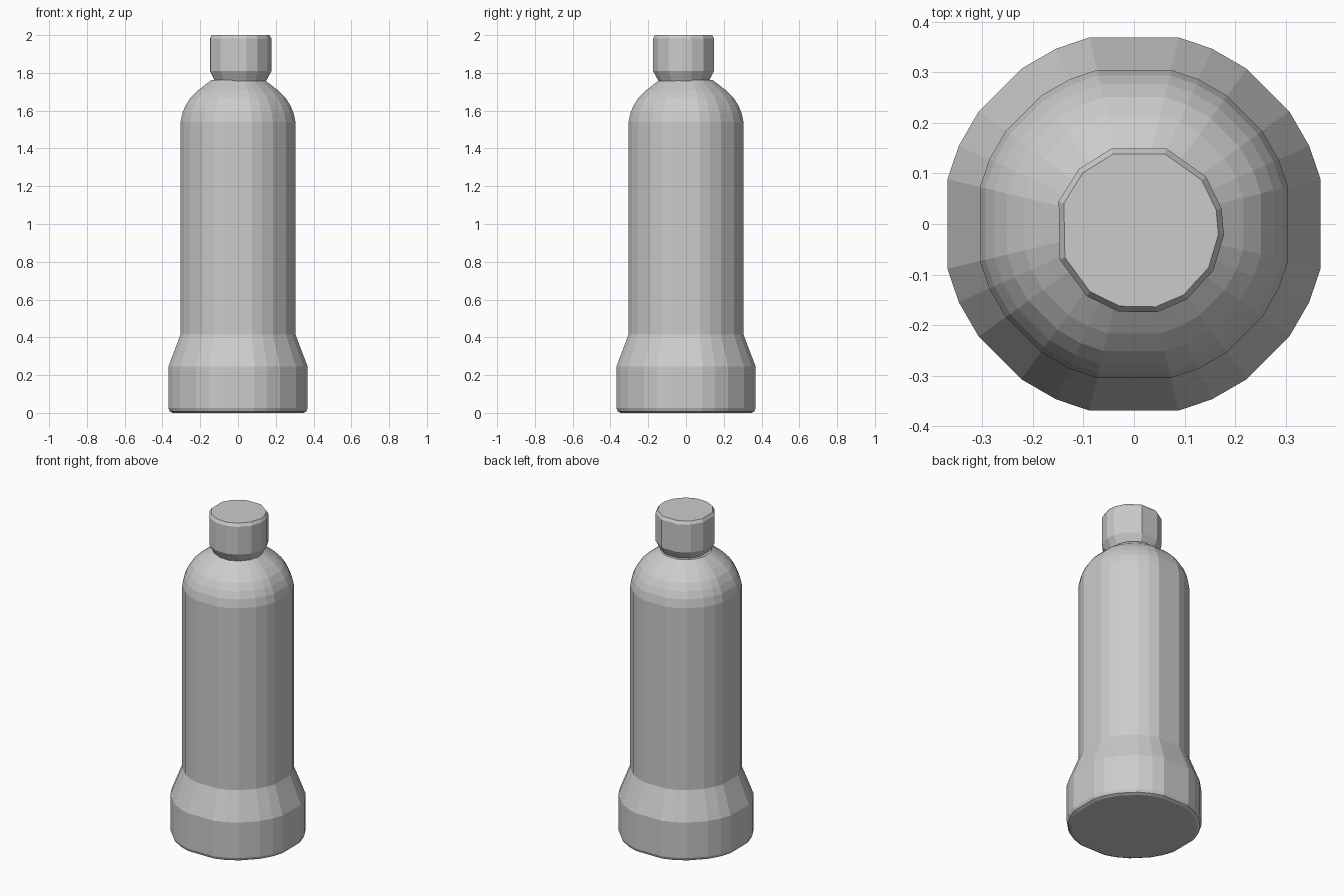
import bpy, bmesh, math

old = bpy.data.objects.get("Cube")
if old:
    bpy.data.objects.remove(old, do_unlink=True)

grey = bpy.data.materials.new("light grey")
grey.use_nodes = True
colour = (0.6, 0.6, 0.6, 1)
grey.diffuse_color = colour
grey.node_tree.nodes["Principled BSDF"].inputs["Base Color"].default_value = colour


def lathe(name, profile, angles, centre=(0, 0)):
    """Closed faceted solid: one ring of corners per (radius, height)."""
    bm = bmesh.new()
    rings = []
    for radius, z in profile:
        rings.append([bm.verts.new((centre[0] + radius * math.cos(math.radians(a)),
                                    centre[1] + radius * math.sin(math.radians(a)), z))
                      for a in angles])
    n = len(angles)
    for low, high in zip(rings, rings[1:]):
        for i in range(n):
            j = (i + 1) % n
            bm.faces.new((low[i], low[j], high[j], high[i]))
    bm.faces.new(rings[0][::-1])
    bm.faces.new(rings[-1])
    mesh = bpy.data.meshes.new(name)
    bm.to_mesh(mesh)
    bm.free()
    mesh.materials.append(grey)
    obj = bpy.data.objects.new(name, mesh)
    bpy.context.collection.objects.link(obj)
    return obj


# Uneven facets, repeated in each quarter
quarter = (13.5, 24, 36, 54, 66, 76.5)
body_angles = [q + turn for turn in (0, 90, 180, 270) for q in quarter]

# Wide foot with a rounded bottom edge and sloping collar
lathe("flared_base",
      [(0.355, 0), (0.372, 0.008), (0.379, 0.025), (0.379, 0.245), (0.313, 0.415)],
      body_angles)

# Straight cylinder with domed shoulder
lathe("bottle_body",
      [(0.313, 0.415), (0.313, 1.54), (0.302, 1.59), (0.284, 1.63),
       (0.258, 1.67), (0.222, 1.705), (0.145, 1.762)],
      body_angles)

# Cap with irregular facets, sitting slightly off centre
cap_angles = (14, 38, 71, 109, 135, 161, 201, 232, 256, 282, 304, 331, 356)
lathe("cap",
      [(0.138, 1.755), (0.145, 1.768), (0.168, 1.81), (0.168, 1.982), (0.157, 2.0)],
      cap_angles, (0.01, -0.01))
